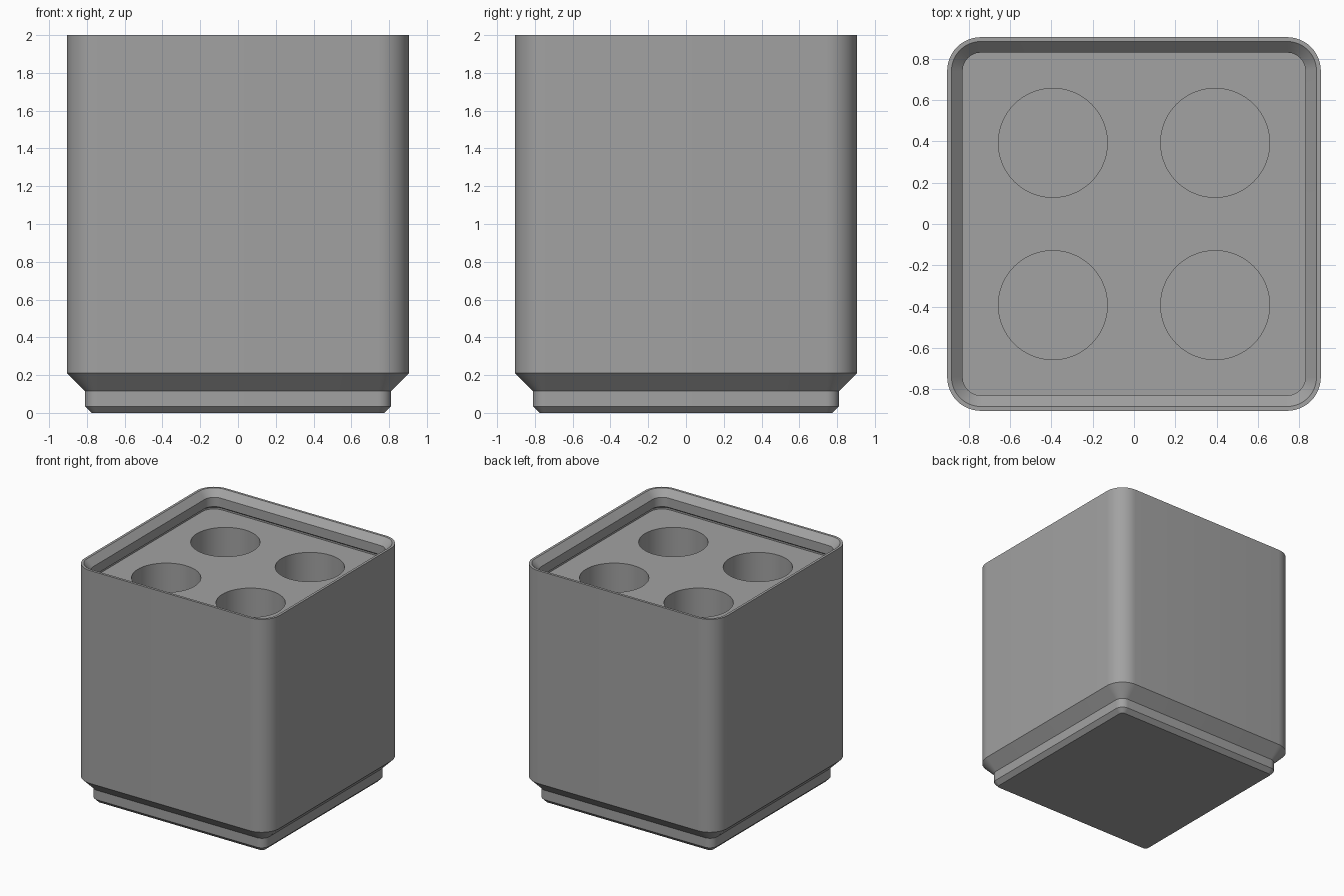
import bpy, bmesh, math

if "Cube" in bpy.data.objects:
    bpy.data.objects.remove(bpy.data.objects["Cube"])

grey = bpy.data.materials.new("plain grey")
grey.diffuse_color = (0.36, 0.36, 0.36, 1)
grey.use_nodes = True
grey.node_tree.nodes["Principled BSDF"].inputs["Base Color"].default_value = grey.diffuse_color

HALF, RADIUS = 0.905, 0.163   # outer half width and corner radius
FLOOR_Z = 1.838               # top of the solid block inside the lip
CORNER_STEPS = 12


def ring(bm, half, z):
    """Rounded square, inset concentrically from the outer wall."""
    r = RADIUS - (HALF - half)
    verts = []
    for q, (sx, sy) in enumerate([(1, 1), (-1, 1), (-1, -1), (1, -1)]):
        for i in range(CORNER_STEPS + 1):
            a = math.pi / 2 * (q + i / CORNER_STEPS)
            verts.append(bm.verts.new((sx * (half - r) + r * math.cos(a),
                                       sy * (half - r) + r * math.sin(a), z)))
    return verts


# Half width and height: stepped foot, outer wall, rim, stacking lip, undercut, floor
profile = [(0.775, 0), (0.81, 0.035), (0.81, 0.115), (HALF, 0.21), (HALF, 2),
           (0.884, 2), (0.83, 1.946), (0.83, 1.868), (0.852, 1.852), (0.852, FLOOR_Z)]
bm = bmesh.new()
rings = [ring(bm, h, z) for h, z in profile]
for low, high in zip(rings, rings[1:]):
    for i in range(len(low)):
        j = (i + 1) % len(low)
        bm.faces.new((low[i], low[j], high[j], high[i]))
bm.faces.new(rings[0][::-1])
bm.faces.new(rings[-1])
bmesh.ops.recalc_face_normals(bm, faces=bm.faces)
mesh = bpy.data.meshes.new("holder_block")
bm.to_mesh(mesh)
bm.free()
block = bpy.data.objects.new("holder_block", mesh)
bpy.context.collection.objects.link(block)
mesh.materials.append(grey)

# Four round pockets sunk into the block
HOLE_BOTTOM = 0.3
for x in (-0.393, 0.393):
    for y in (-0.393, 0.393):
        depth = 2.1 - HOLE_BOTTOM
        bpy.ops.mesh.primitive_cylinder_add(vertices=64, radius=0.264, depth=depth,
                                            location=(x, y, HOLE_BOTTOM + depth / 2))
        cutter = bpy.context.object
        cutter.name = "pocket_cutter"
        cutter.hide_render = True
        cutter.data.materials.append(grey)
        bpy.context.view_layer.objects.active = block
        cut = block.modifiers.new("pocket", 'BOOLEAN')
        cut.operation, cut.solver, cut.object = 'DIFFERENCE', 'EXACT', cutter
        bpy.ops.object.modifier_apply(modifier=cut.name)
        bpy.data.objects.remove(cutter)

# Smooth corners and pockets, sharp chamfer edges
bpy.ops.object.select_all(action='DESELECT')
block.select_set(True)
bpy.context.view_layer.objects.active = block
bpy.ops.object.shade_smooth_by_angle(angle=math.radians(25))
